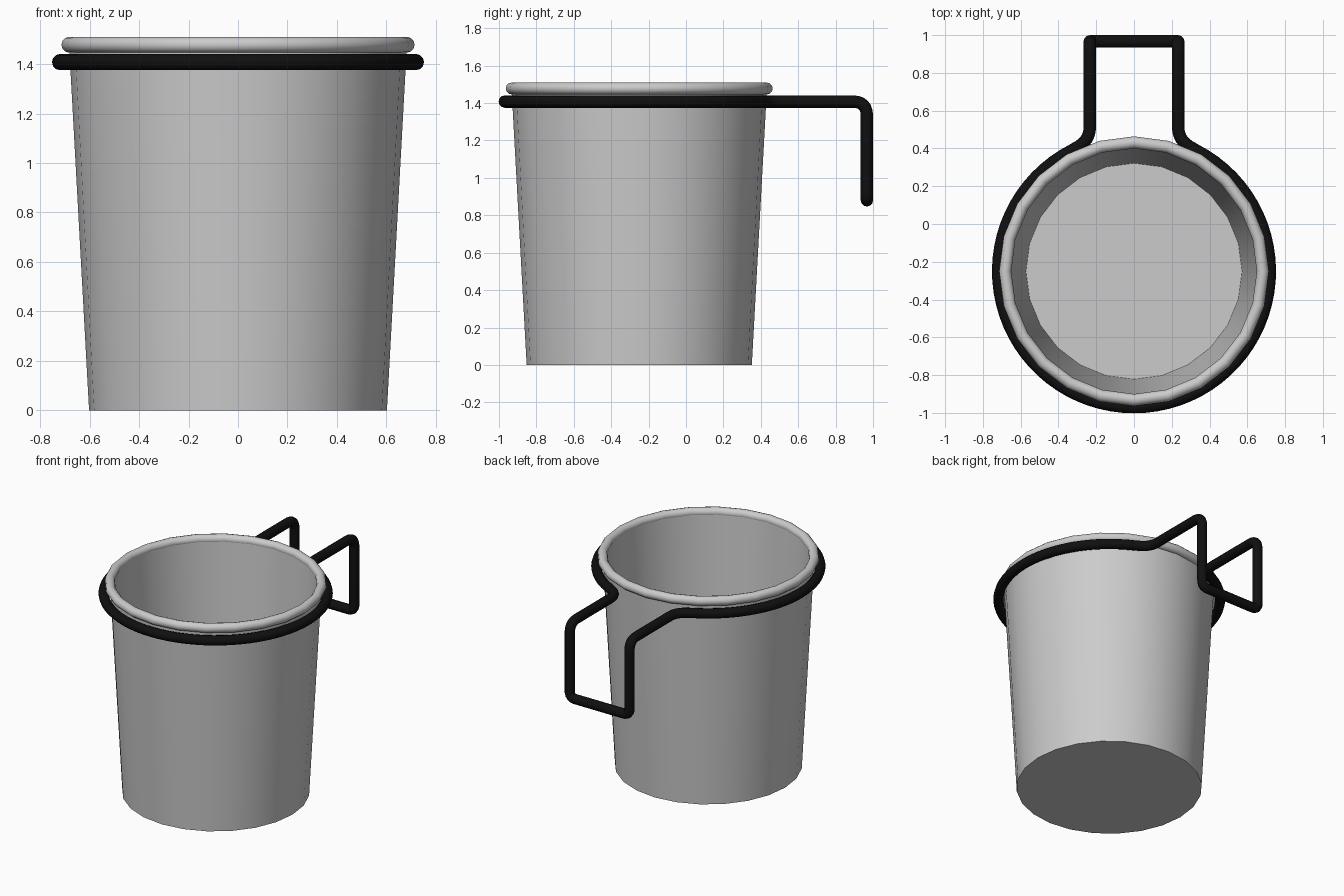
import bpy, bmesh, math
from mathutils import Vector, Matrix

if "Cube" in bpy.data.objects:
    bpy.data.objects.remove(bpy.data.objects["Cube"])

CY = -0.25      # cup axis in y
SIDES = 24


def lathe(name, profile, closed):
    """Revolve an (r, z) profile around the cup axis."""
    bm = bmesh.new()
    vs = [bm.verts.new((r, 0, z)) for r, z in profile]
    es = [bm.edges.new(p) for p in zip(vs, vs[1:])]
    if closed:
        es.append(bm.edges.new((vs[-1], vs[0])))
    bmesh.ops.spin(bm, geom=vs + es, cent=(0, 0, 0), axis=(0, 0, 1),
                   angle=math.tau, steps=SIDES, use_duplicate=False)
    bmesh.ops.remove_doubles(bm, verts=bm.verts, dist=1e-4)
    bmesh.ops.recalc_face_normals(bm, faces=bm.faces)
    me = bpy.data.meshes.new(name)
    bm.to_mesh(me)
    bm.free()
    ob = bpy.data.objects.new(name, me)
    ob.location.y = CY
    bpy.context.collection.objects.link(ob)
    finish(ob)
    return ob


def finish(ob):
    bpy.ops.object.select_all(action='DESELECT')
    ob.select_set(True)
    bpy.context.view_layer.objects.active = ob
    if ob.type == 'CURVE':
        bpy.ops.object.convert(target='MESH')
    bpy.ops.object.shade_smooth_by_angle(angle=math.radians(40))


def fillet(a, corner, b, d, n=6):
    """Rounded corner starting d before and ending d after the corner."""
    a, c, b = Vector(a), Vector(corner), Vector(b)
    p, q = c + (a - c).normalized() * d, c + (b - c).normalized() * d
    return [p * (1 - t) ** 2 + c * 2 * t * (1 - t) + q * t * t
            for t in (i / n for i in range(n + 1))]


# Tapered cup with a thin wall and floor
lathe("cup_body", [(0, 0), (0.602, 0), (0.683, 1.48), (0.653, 1.48),
                   (0.572, 0.03), (0, 0.03)], False)

# Rolled rim
lathe("cup_rim", [(0.682 + 0.032 * math.cos(k * math.tau / 12),
                   1.478 + 0.032 * math.sin(k * math.tau / 12))
                  for k in range(12)], True)

# Wire holder: right half of ring and handle, then mirrored
Z, R = 1.408, 0.719
half = []
for i in range(33):
    ang = math.radians(-90 + i * 153 / 32)
    half.append(Vector((R * math.cos(ang), CY + R * math.sin(ang), Z)))
neck, top, low = (0.234, 0.445, Z), (0.234, 0.967, Z), (0.234, 0.967, 0.88)
half += fillet(half[-1], neck, top, 0.07)
half += fillet(neck, top, low, 0.075)
half += fillet(top, low, (0, 0.967, 0.88), 0.045)
path = half + [Vector((-p.x, p.y, p.z)) for p in reversed(half[1:])]

cu = bpy.data.curves.new("wire_holder", 'CURVE')
cu.dimensions = '3D'
cu.bevel_depth = 0.033
cu.bevel_resolution = 4
sp = cu.splines.new('POLY')
sp.points.add(len(path) - 1)
for pt, p in zip(sp.points, path):
    pt.co = (*p, 1)
sp.use_cyclic_u = True
wire = bpy.data.objects.new("wire_holder", cu)
bpy.context.collection.objects.link(wire)
black = bpy.data.materials.new("black_metal")
black.diffuse_color = (0.005, 0.005, 0.005, 1)
black.use_nodes = True
black.node_tree.nodes["Principled BSDF"].inputs["Base Color"].default_value = black.diffuse_color
cu.materials.append(black)
finish(wire)
